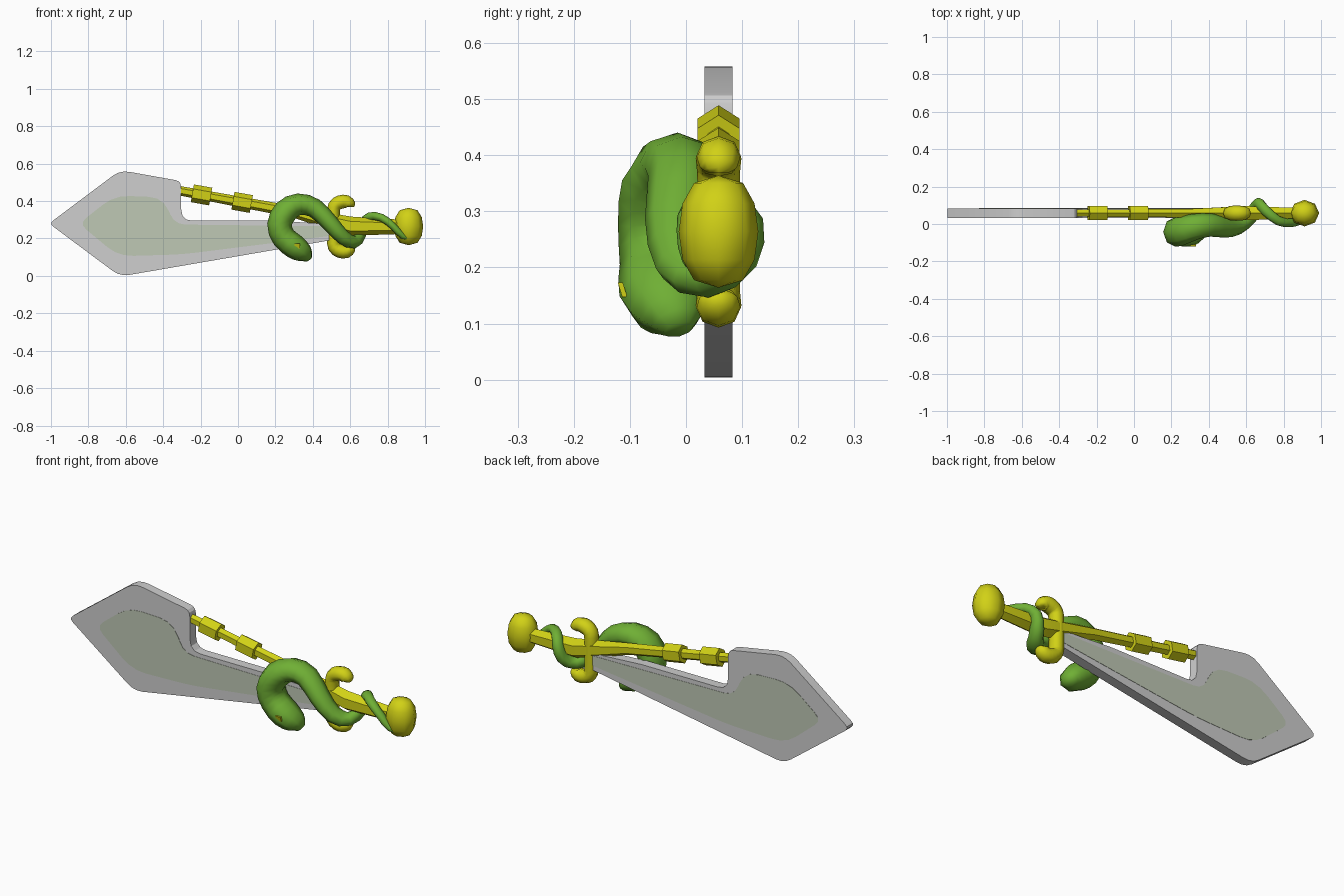
import bpy, bmesh, math
from mathutils import Vector

if "Cube" in bpy.data.objects:
    bpy.data.objects.remove(bpy.data.objects["Cube"])

YC = 0.058  # mid-plane of the weapon


def mat(name, rgb):
    m = bpy.data.materials.new(name)
    m.diffuse_color = (*rgb, 1)
    m.use_nodes = True
    m.node_tree.nodes["Principled BSDF"].inputs["Base Color"].default_value = m.diffuse_color
    return m


GREY = mat("pale steel", (0.62, 0.62, 0.62))
TINT = mat("greenish steel", (0.52, 0.58, 0.46))
GOLD = mat("yellow gold", (0.64, 0.64, 0.008))
GREEN = mat("snake green", (0.16, 0.43, 0.035))


def finish(bm, name, m, angle):
    bmesh.ops.recalc_face_normals(bm, faces=bm.faces[:])
    me = bpy.data.meshes.new(name)
    bm.to_mesh(me)
    bm.free()
    me.materials.append(m)
    ob = bpy.data.objects.new(name, me)
    bpy.context.collection.objects.link(ob)
    bpy.ops.object.select_all(action='DESELECT')
    ob.select_set(True)
    bpy.context.view_layer.objects.active = ob
    bpy.ops.object.shade_smooth_by_angle(angle=math.radians(angle))
    return ob


def spline(rows, n):
    """Catmull-Rom resampling of rows (x, y, z, radius)."""
    p = [Vector(r) for r in rows]
    p = [2 * p[0] - p[1]] + p + [2 * p[-1] - p[-2]]
    out = []
    for a, b, c, d in zip(p, p[1:], p[2:], p[3:]):
        for k in range(n):
            t = k / n
            out.append(0.5 * (2 * b + (c - a) * t + (2 * a - 5 * b + 4 * c - d) * t * t
                              + (3 * b - a - 3 * c + d) * t ** 3))
    return out + [p[-2]]


def tube(name, rows, m, sides=6, smooth=1, yscale=1.0, angle=50):
    rows = spline(rows, smooth) if smooth > 1 else [Vector(r) for r in rows]
    pts = [r.to_3d() for r in rows]
    bm = bmesh.new()
    rings = []
    for i, p in enumerate(pts):
        t = (pts[min(i + 1, len(pts) - 1)] - pts[max(i - 1, 0)]).normalized()
        b = Vector((0, 1, 0))
        b = (b - t * b.dot(t)).normalized()
        n = t.cross(b)
        ring = []
        for k in range(sides):
            a = math.tau * k / sides
            ring.append(bm.verts.new(p + rows[i][3] * (n * math.cos(a) + b * math.sin(a) * yscale)))
        rings.append(ring)
    for r, s in zip(rings, rings[1:]):
        for k in range(sides):
            bm.faces.new((r[k], r[k - 1], s[k - 1], s[k]))
    bm.faces.new(rings[0])
    bm.faces.new(rings[-1][::-1])
    return finish(bm, name, m, angle)


def rounded(corners):
    """Outline (x, z, corner cut) with small rounded corners."""
    out = []
    for i, (x, z, r) in enumerate(corners):
        c = Vector((x, z))
        a, b = (Vector(corners[j % len(corners)][:2]) for j in (i - 1, i + 1))
        p, q = c + (a - c).normalized() * r, c + (b - c).normalized() * r
        for t in (0, 0.33, 0.67, 1):
            out.append(p * (1 - t) ** 2 + c * 2 * t * (1 - t) + q * t * t)
    return out


# Blade: rounded outline with bevelled rim on both sides
outline = rounded([(-1.01, 0.28, 0.03), (-0.63, 0.565, 0.05), (-0.305, 0.507, 0.03),
                   (-0.303, 0.295, 0.06), (0.2, 0.295, 0.02), (0.52, 0.275, 0.01),
                   (0.52, 0.195, 0.01), (-0.63, -0.003, 0.05)])
bm = bmesh.new()
for s in (-1, 1):
    f = bm.faces.new([bm.verts.new((p.x, YC, p.y)) for p in outline])
    bmesh.ops.inset_region(bm, faces=[f], thickness=0.014, use_boundary=True,
                           use_even_offset=True)
    for v in f.verts:
        v.co.y = YC + s * 0.025
bmesh.ops.remove_doubles(bm, verts=bm.verts[:], dist=0.0005)
finish(bm, "blade", GREY, 20)

# Tinted centre of the blade, thin plate showing on both sides
panel = rounded([(-0.85, 0.28, 0.05), (-0.66, 0.43, 0.08), (-0.40, 0.42, 0.08),
                 (-0.34, 0.275, 0.06), (0.5, 0.265, 0.01), (0.5, 0.215, 0.01),
                 (-0.3, 0.115, 0.08), (-0.64, 0.105, 0.08)])
for s, nm in ((-1, "front"), (1, "back")):
    bm = bmesh.new()
    f = bm.faces.new([bm.verts.new((p.x, YC + s * 0.0235, p.y)) for p in panel])
    g = bmesh.ops.extrude_face_region(bm, geom=[f])
    for v in [e for e in g["geom"] if isinstance(e, bmesh.types.BMVert)]:
        v.co.y += s * 0.003
    finish(bm, "blade_panel_" + nm, TINT, 20)

# Rod and grip: one tapering hexagonal shaft
tube("shaft_and_grip", [(-0.32, YC, 0.457, 0.025), (0.3, YC, 0.342, 0.031),
                        (0.5, YC, 0.290, 0.045), (0.6, YC, 0.266, 0.051),
                        (0.88, YC, 0.262, 0.038)], GOLD, yscale=0.85, angle=30)

# Two collars on the rod
for i, (x, z) in enumerate(((-0.195, 0.433), (0.022, 0.393))):
    d = Vector((0.049, 0, -0.0088))
    tube("rod_collar_%d" % (i + 1), [(x - d.x, YC, z - d.z, 0.048), (x + d.x, YC, z + d.z, 0.048)],
         GOLD, yscale=0.9, angle=30)

# Guard: C shape with hooked ends
half = [(0.51, YC, 0.15 + 0.055, 0.034), (0.515, YC, 0.155, 0.035), (0.545, YC, 0.133, 0.037),
        (0.58, YC, 0.13, 0.035), (0.60, YC, 0.148, 0.03), (0.602, YC, 0.158, 0.017)]
top = [(x, y, 0.527 - z, r) for x, y, z, r in reversed(half)]
tube("guard", top + half, GOLD, sides=8, smooth=2, yscale=1.1)

# Pommel: blocky low-poly ball
bm = bmesh.new()
bmesh.ops.create_uvsphere(bm, u_segments=8, v_segments=6, radius=1)
for v in bm.verts:
    q = math.hypot(v.co.x, v.co.y)
    if q > 0.1:
        v.co.x *= q ** -0.3
        v.co.y *= q ** -0.3
    v.co = Vector((0.912 + v.co.x * 0.078, YC + v.co.y * 0.071, 0.264 + v.co.z * 0.1))
finish(bm, "pommel", GOLD, 50)

# Snake: head hanging in front of the blade, body wrapping the grip
tube("snake", [(0.378, -0.012, 0.09, 0.022), (0.355, -0.022, 0.118, 0.05),
               (0.305, -0.04, 0.155, 0.066), (0.245, -0.04, 0.205, 0.065),
               (0.222, -0.042, 0.275, 0.066), (0.255, -0.036, 0.345, 0.066),
               (0.325, -0.015, 0.383, 0.058), (0.41, -0.005, 0.362, 0.052),
               (0.49, -0.018, 0.285, 0.046), (0.56, -0.008, 0.208, 0.04),
               (0.62, 0.04, 0.18, 0.034), (0.655, 0.095, 0.22, 0.03),
               (0.672, 0.107, 0.28, 0.026), (0.705, 0.07, 0.318, 0.023),
               (0.77, 0.018, 0.31, 0.021), (0.83, 0.006, 0.265, 0.019),
               (0.88, 0.012, 0.213, 0.016), (0.935, 0.03, 0.195, 0.006)],
     GREEN, sides=8, smooth=2, yscale=1.2, angle=70)

# Eye: thin plate on the head
bm = bmesh.new()
bmesh.ops.create_cube(bm, size=1)
for v in bm.verts:
    v.co = Vector((0.317 + v.co.x * 0.03, -0.113 + v.co.y * 0.009 - v.co.z * 0.008,
                   0.160 + v.co.z * 0.026))
finish(bm, "snake_eye", GOLD, 30)
